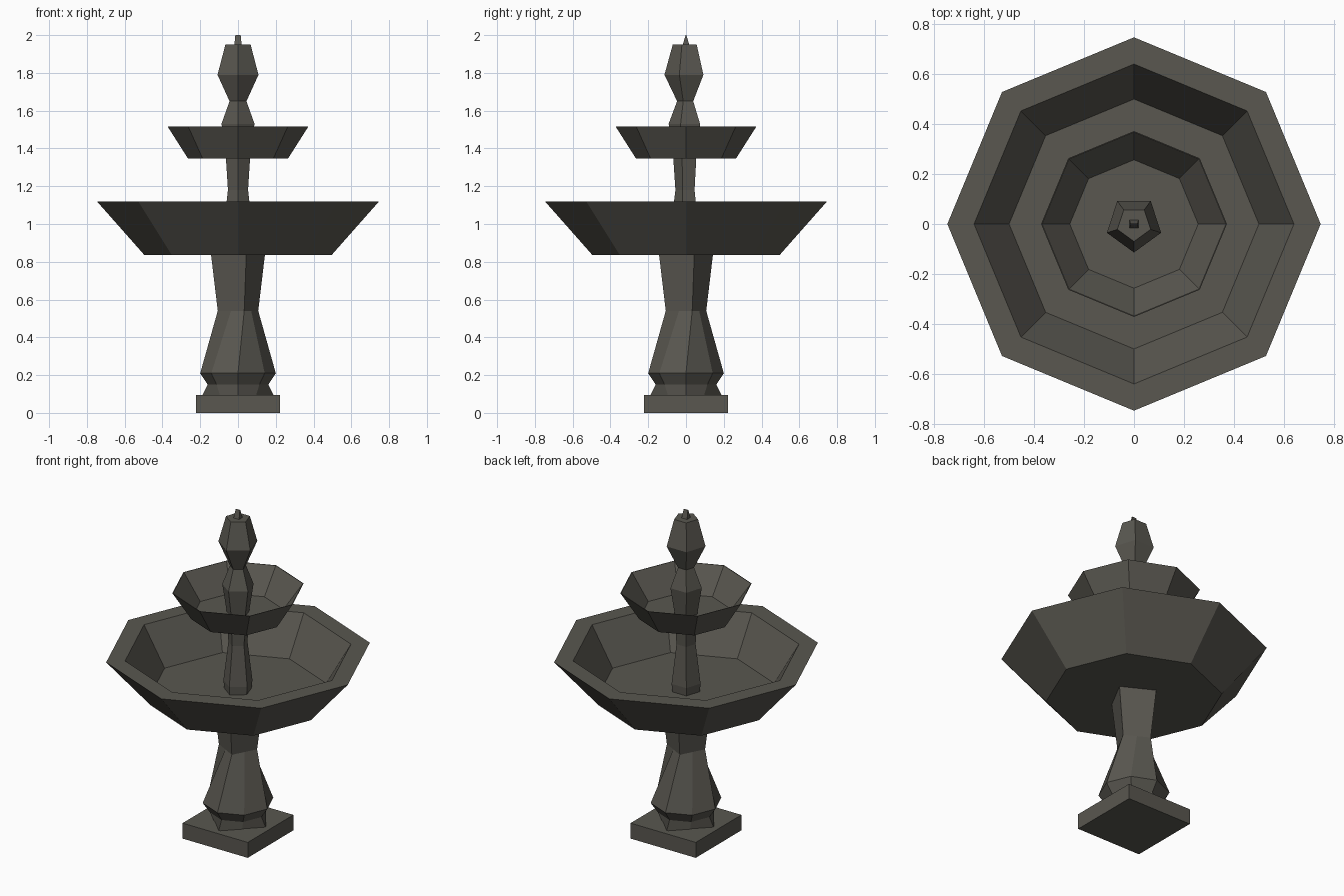
import bpy, bmesh, math

if "Cube" in bpy.data.objects:
    bpy.data.objects.remove(bpy.data.objects["Cube"])

stone = bpy.data.materials.new("dark_stone")
stone.diffuse_color = (0.10, 0.095, 0.08, 1)
stone.use_nodes = True
stone.node_tree.nodes["Principled BSDF"].inputs["Base Color"].default_value = stone.diffuse_color


def loft(name, rings, points=8):
    """Capped stack of polygon rings: (z, radius, sides, turn in degrees)."""
    bm = bmesh.new()
    loops = []
    for z, r, sides, turn in rings:
        loop = []
        for i in range(points):
            a = 2 * math.pi * i / points
            step = 2 * math.pi / sides
            d = r * math.cos(step / 2) / math.cos((a + 1e-6) % step - step / 2)
            b = a + math.radians(turn)
            loop.append(bm.verts.new((d * math.cos(b), d * math.sin(b), z)))
        loops.append(loop)
    for lo, hi in zip(loops, loops[1:]):
        for i in range(points):
            j = (i + 1) % points
            bm.faces.new((lo[i], lo[j], hi[j], hi[i]))
    bm.faces.new(loops[0][::-1])
    bm.faces.new(loops[-1])
    bmesh.ops.recalc_face_normals(bm, faces=bm.faces[:])
    mesh = bpy.data.meshes.new(name)
    bm.to_mesh(mesh)
    bm.free()
    mesh.materials.append(stone)
    obj = bpy.data.objects.new(name, mesh)
    bpy.context.collection.objects.link(obj)
    return obj


def lathe(name, profile, sides, turn=0):
    return loft(name, [(z, r, sides, turn) for z, r in profile], sides)


# square plinth
half_diagonal = 0.222 * math.sqrt(2)
lathe("plinth", [(0, half_diagonal), (0.095, half_diagonal)], 4, 45)

# pedestal: eight-sided belly turning into a twisted square neck
loft("pedestal", [(0.09, 0.19, 4, 0), (0.15, 0.16, 8, 0), (0.21, 0.2, 8, 0),
                  (0.54, 0.112, 4, 17), (0.86, 0.152, 4, 17)])

# large basin with a flat rim, small basin with a thin rim
lathe("large_basin", [(0.835, 0.495), (1.12, 0.747), (1.12, 0.64), (0.89, 0.5)], 8)
lathe("small_basin", [(1.347, 0.265), (1.515, 0.372), (1.515, 0.368), (1.365, 0.257)], 8)

# stem between the basins
lathe("middle_stem", [(0.885, 0.08), (0.94, 0.085), (1.18, 0.056), (1.36, 0.068)], 5, -90)

# bulb-shaped finial above the small basin
lathe("finial", [(1.36, 0.065), (1.53, 0.092), (1.65, 0.047),
                 (1.79, 0.114), (1.95, 0.07)], 5, -90)

# small wedge spout at the very top
spout = lathe("spout", [(1.94, 0.028), (2.0, 0.02)], 4, 45)
for v in spout.data.vertices:
    if v.co.z > 1.97:
        v.co.y *= 0.15
